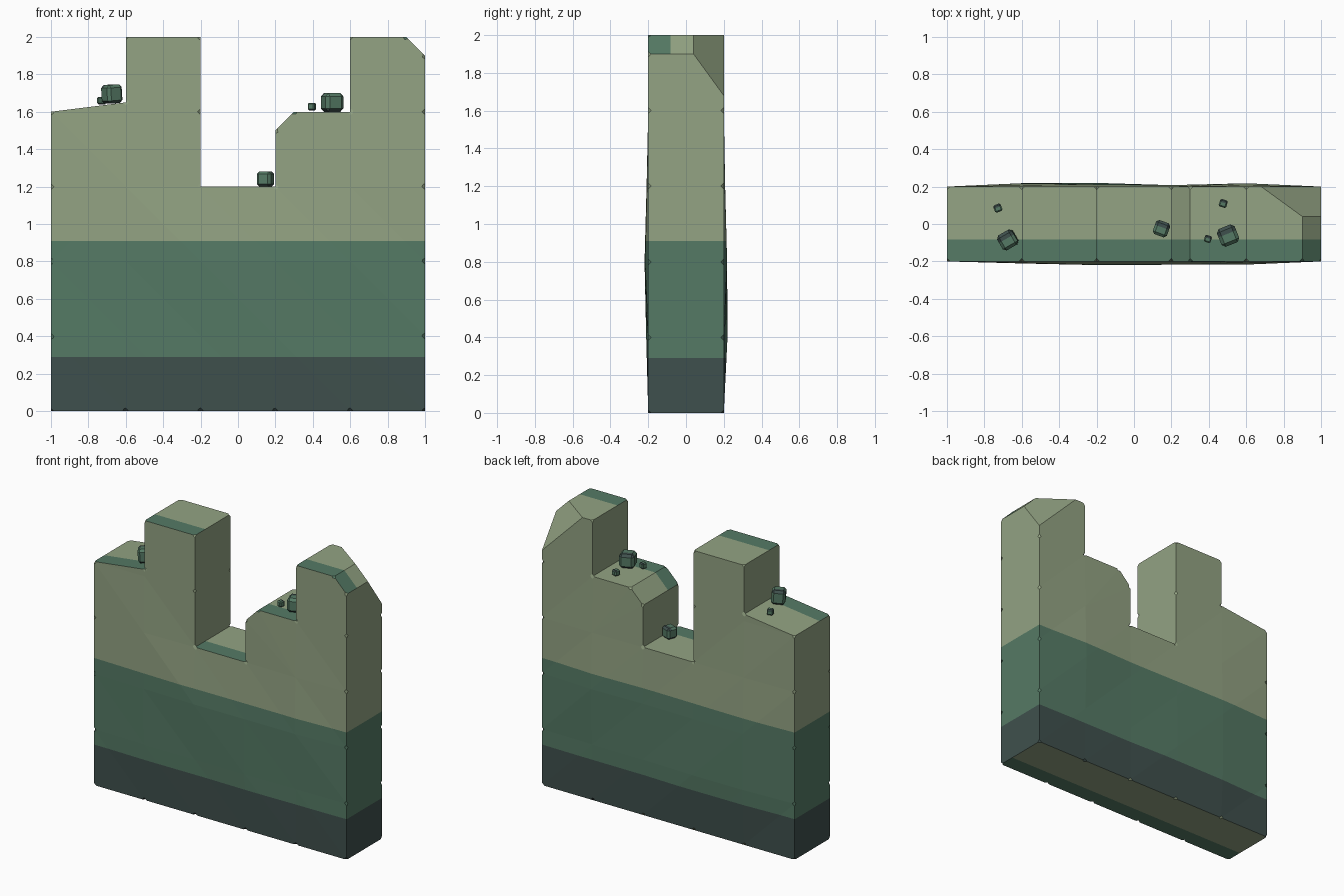
import bpy, bmesh, math, random
from mathutils import Matrix, Vector

if "Cube" in bpy.data.objects:
    bpy.data.objects.remove(bpy.data.objects["Cube"])

random.seed(4)


def material(name, rgb):
    m = bpy.data.materials.new(name)
    lin = [((c / 255 + 0.055) / 1.055) ** 2.4 for c in rgb]
    m.diffuse_color = (*lin, 1)
    m.use_nodes = True
    m.node_tree.nodes["Principled BSDF"].inputs["Base Color"].default_value = m.diffuse_color
    return m


MATS = [material("pale_stone", (147, 163, 131)),
        material("mossy_green", (85, 122, 101)),
        material("dark_base", (63, 80, 77))]


def finish(bm, name):
    mesh = bpy.data.meshes.new(name)
    for m in MATS:
        mesh.materials.append(m)
    bm.to_mesh(mesh)
    bm.free()
    obj = bpy.data.objects.new(name, mesh)
    bpy.context.collection.objects.link(obj)
    return obj


def slice_mesh(bm, co, no, **kw):
    return bmesh.ops.bisect_plane(bm, geom=bm.verts[:] + bm.edges[:] + bm.faces[:],
                                  dist=1e-5, plane_co=co, plane_no=no, **kw)


# Broken wall: five columns with stepped tops, as front outlines
columns = [
    [(-1, 0), (-.6, 0), (-.6, 1.65), (-1, 1.6)],
    [(-.6, 0), (-.2, 0), (-.2, 2), (-.6, 2), (-.6, 1.65)],
    [(-.2, 0), (.2, 0), (.2, 1.2), (-.2, 1.2)],
    [(.2, 0), (.6, 0), (.6, 1.6), (.3, 1.6), (.2, 1.5)],
    [(.6, 0), (1, 0), (1, 1.9), (.9, 2), (.6, 2)],
]
bm = bmesh.new()
for outline in columns:
    bm.faces.new([bm.verts.new((x, -.2, z)) for x, z in outline])
for z in (.4, .8, 1.2, 1.6):
    slice_mesh(bm, (0, 0, z), (0, 0, 1))
bmesh.ops.remove_doubles(bm, verts=bm.verts[:], dist=1e-4)
ext = bmesh.ops.extrude_face_region(bm, geom=bm.faces[:], use_keep_orig=True)
for v in ext["geom"]:
    if isinstance(v, bmesh.types.BMVert):
        v.co.y = .2
bmesh.ops.recalc_face_normals(bm, faces=bm.faces[:])

# Uneven front and back: push inner grid points outwards
bmesh.ops.triangulate(bm, faces=[f for f in bm.faces if abs(f.normal.y) > .9])
bm.normal_update()
rim = [v for v in bm.verts if any(abs(f.normal.y) < .5 for f in v.link_faces)]
rim_set = set(rim)
for v in bm.verts:
    if v not in rim_set and v.co.z < 1.3:
        v.co.y += math.copysign(random.uniform(.004, .021), v.co.y)

# Chipped corners along the rim
bmesh.ops.bevel(bm, geom=rim, offset=.016, segments=1, profile=.5, affect='VERTICES')

# Slanted break on the back right corner
slice_mesh(bm, (.9, .04, 2), Vector((.016, .022, .016)).normalized(), clear_outer=True)
bmesh.ops.holes_fill(bm, edges=[e for e in bm.edges if e.is_boundary], sides=0)

# Colour bands: by height on the sides, by depth on tops and bottom
slice_mesh(bm, (0, 0, .29), (0, 0, 1))
slice_mesh(bm, (0, 0, .91), (0, 0, 1))
slice_mesh(bm, (0, -.083, 0), (0, 1, 0))
bmesh.ops.recalc_face_normals(bm, faces=bm.faces[:])
for f in bm.faces:
    c = f.calc_center_median()
    if abs(f.normal.z) > .65:
        f.material_index = 1 if c.y < -.083 else 0
    else:
        f.material_index = 2 if c.z < .29 else 1 if c.z < .91 else 0
finish(bm, "broken_wall")


# Loose rubble: bevelled blocks resting on the steps
def rubble(name, x, y, z, size, height, turn, tilt=0):
    bm = bmesh.new()
    bmesh.ops.create_cube(bm, size=1)
    bmesh.ops.scale(bm, vec=(size, size, height), verts=bm.verts)
    bmesh.ops.bevel(bm, geom=bm.edges[:], offset=size * .17, segments=1, affect='EDGES')
    slice_mesh(bm, (0, size * .1, 0), (0, 1, 0))
    for f in bm.faces:
        c = f.calc_center_median()
        dark = (f.normal.z > .5 and c.y > size * .1) or f.normal.z < -.5
        f.material_index = 2 if dark else 1
    bm.transform(Matrix.Translation((x, y, z + height / 2))
                 @ Matrix.Rotation(math.radians(turn), 4, 'Z')
                 @ Matrix.Rotation(math.radians(tilt), 4, 'Y'))
    finish(bm, name)


rubble("left_rock", -.675, -.085, 1.645, .092, .1, 30, -4)
rubble("left_pebble", -.728, .085, 1.64, .042, .04, 22)
rubble("middle_rock", .147, -.025, 1.2, .08, .08, -20)
rubble("right_rock", .503, -.062, 1.6, .102, .1, 22)
rubble("right_pebble", .395, -.08, 1.608, .038, .04, -18)
rubble("back_pebble", .477, .11, 1.608, .042, .04, -18)
